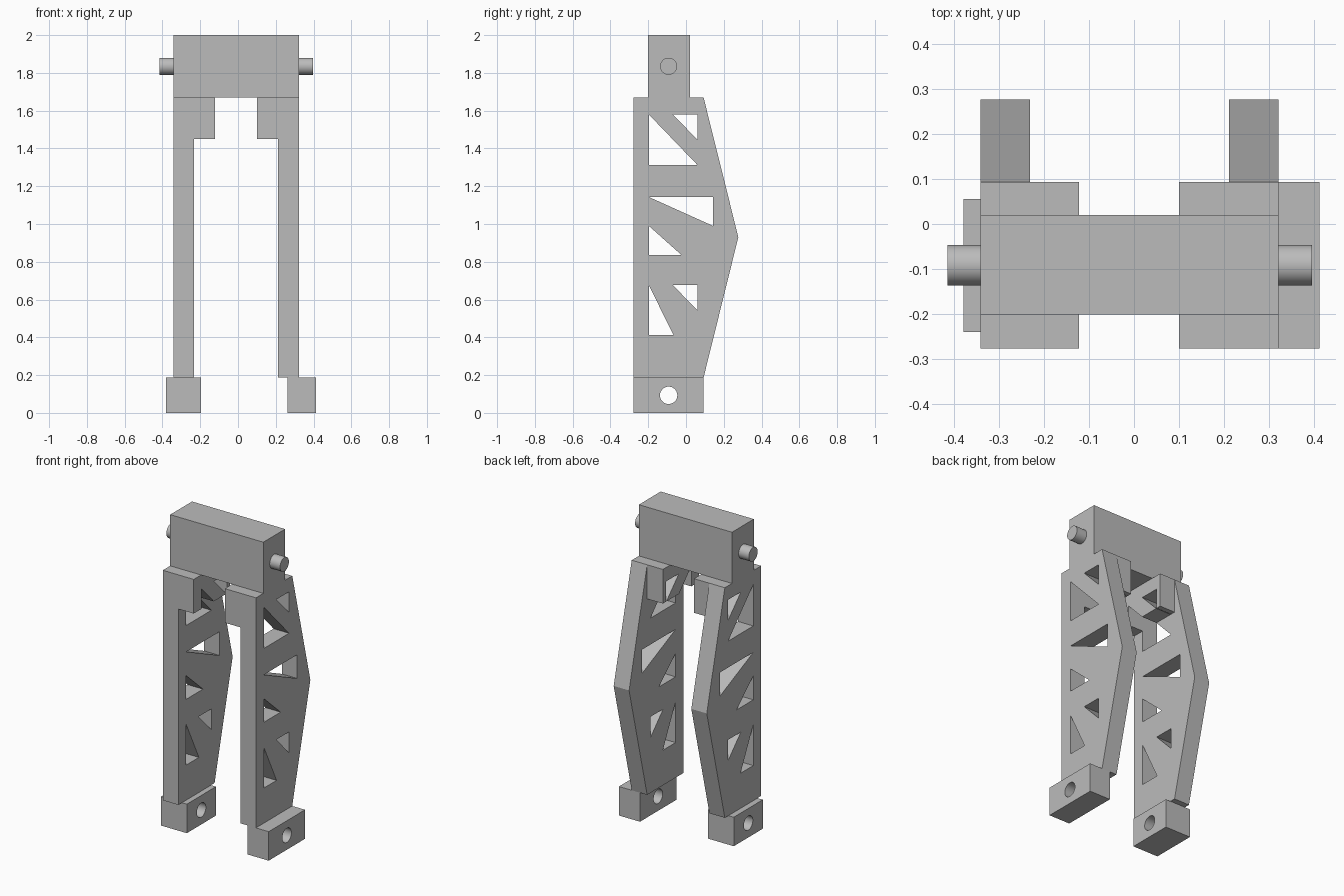
import bpy, bmesh, math
from mathutils import Matrix

cube = bpy.data.objects.get("Cube")
if cube:
    bpy.data.objects.remove(cube)

grey = bpy.data.materials.new("plain_grey")
grey.use_nodes = True
COLOUR = (0.5, 0.5, 0.5, 1)
grey.diffuse_color = COLOUR
grey.node_tree.nodes["Principled BSDF"].inputs["Base Color"].default_value = COLOUR


def finish(name, bm):
    bmesh.ops.recalc_face_normals(bm, faces=bm.faces)
    mesh = bpy.data.meshes.new(name)
    bm.to_mesh(mesh)
    bm.free()
    mesh.materials.append(grey)
    obj = bpy.data.objects.new(name, mesh)
    bpy.context.collection.objects.link(obj)
    return obj


def prism(name, profiles, x0, x1):
    """Extrude closed (y, z) outlines along x."""
    bm = bmesh.new()
    for outline in profiles:
        face = bm.faces.new([bm.verts.new((x0, y, z)) for y, z in outline])
        moved = bmesh.ops.extrude_face_region(bm, geom=[face], use_keep_orig=True)["geom"]
        verts = [v for v in moved if isinstance(v, bmesh.types.BMVert)]
        bmesh.ops.translate(bm, verts=verts, vec=(x1 - x0, 0, 0))
    return finish(name, bm)


def box(name, x0, x1, y0, y1, z0, z1):
    return prism(name, [[(y0, z0), (y1, z0), (y1, z1), (y0, z1)]], x0, x1)


def rod(name, x0, x1, y, z, radius):
    bm = bmesh.new()
    turn = Matrix.Translation(((x0 + x1) / 2, y, z)) @ Matrix.Rotation(math.pi / 2, 4, "Y")
    bmesh.ops.create_cone(bm, cap_ends=True, segments=40, radius1=radius,
                          radius2=radius, depth=x1 - x0, matrix=turn)
    return finish(name, bm)


def select(obj):
    bpy.ops.object.select_all(action="DESELECT")
    obj.select_set(True)
    bpy.context.view_layer.objects.active = obj


def combine(obj, tool, operation):
    """Apply a boolean and drop the tool object."""
    mod = obj.modifiers.new(operation, "BOOLEAN")
    mod.operation, mod.object, mod.solver = operation, tool, "EXACT"
    select(obj)
    bpy.ops.object.modifier_apply(modifier=mod.name)
    bpy.data.objects.remove(tool)


def smooth(obj):
    select(obj)
    bpy.ops.object.shade_smooth_by_angle(angle=math.radians(30))


FRONT, BACK = -0.277, 0.093
FOOT_TOP, LEG_TOP = 0.187, 1.67
AXIS_Y = -0.092

leg_outline = [(FRONT, FOOT_TOP), (BACK, FOOT_TOP), (0.277, 0.93), (BACK, LEG_TOP), (FRONT, LEG_TOP)]
truss_holes = [
    [(-0.197, 1.58), (-0.197, 1.313), (0.06, 1.313)],
    [(-0.07, 1.58), (0.06, 1.58), (0.06, 1.447)],
    [(-0.197, 1.143), (0.143, 1.143), (0.143, 0.99)],
    [(-0.197, 0.99), (-0.197, 0.837), (-0.025, 0.837)],
    [(-0.197, 0.677), (-0.197, 0.413), (-0.067, 0.413)],
    [(-0.07, 0.677), (0.06, 0.677), (0.06, 0.543)],
]

# Truss legs, each with a thick shoulder on the inner side
for side, outer, inner, shoulder in (("right", -0.342, -0.232, -0.122), ("left", 0.322, 0.212, 0.10)):
    leg = prism(side + "_leg", [leg_outline], outer, inner)
    block = box("shoulder_block", (outer + inner) / 2, shoulder, FRONT, BACK, 1.45, LEG_TOP)
    combine(leg, block, "UNION")
    combine(leg, prism("truss_cutter", truss_holes, -1, 1), "DIFFERENCE")

# Feet with pivot holes
for name, x0, x1, inset in (("right_foot", -0.38, -0.197, 0.037), ("left_foot", 0.263, 0.413, 0)):
    foot = box(name, x0, x1, FRONT + inset, BACK - inset, 0, FOOT_TOP)
    combine(foot, rod("hole_cutter", -1, 1, AXIS_Y, 0.093, 0.046), "DIFFERENCE")
    smooth(foot)

# Head beam and its pivot pins
box("head_beam", -0.342, 0.322, -0.202, 0.02, LEG_TOP, 2.0)
for name, x0, x1 in (("right_pin", -0.415, -0.342), ("left_pin", 0.322, 0.396)):
    smooth(rod(name, x0, x1, AXIS_Y, 1.835, 0.045))
